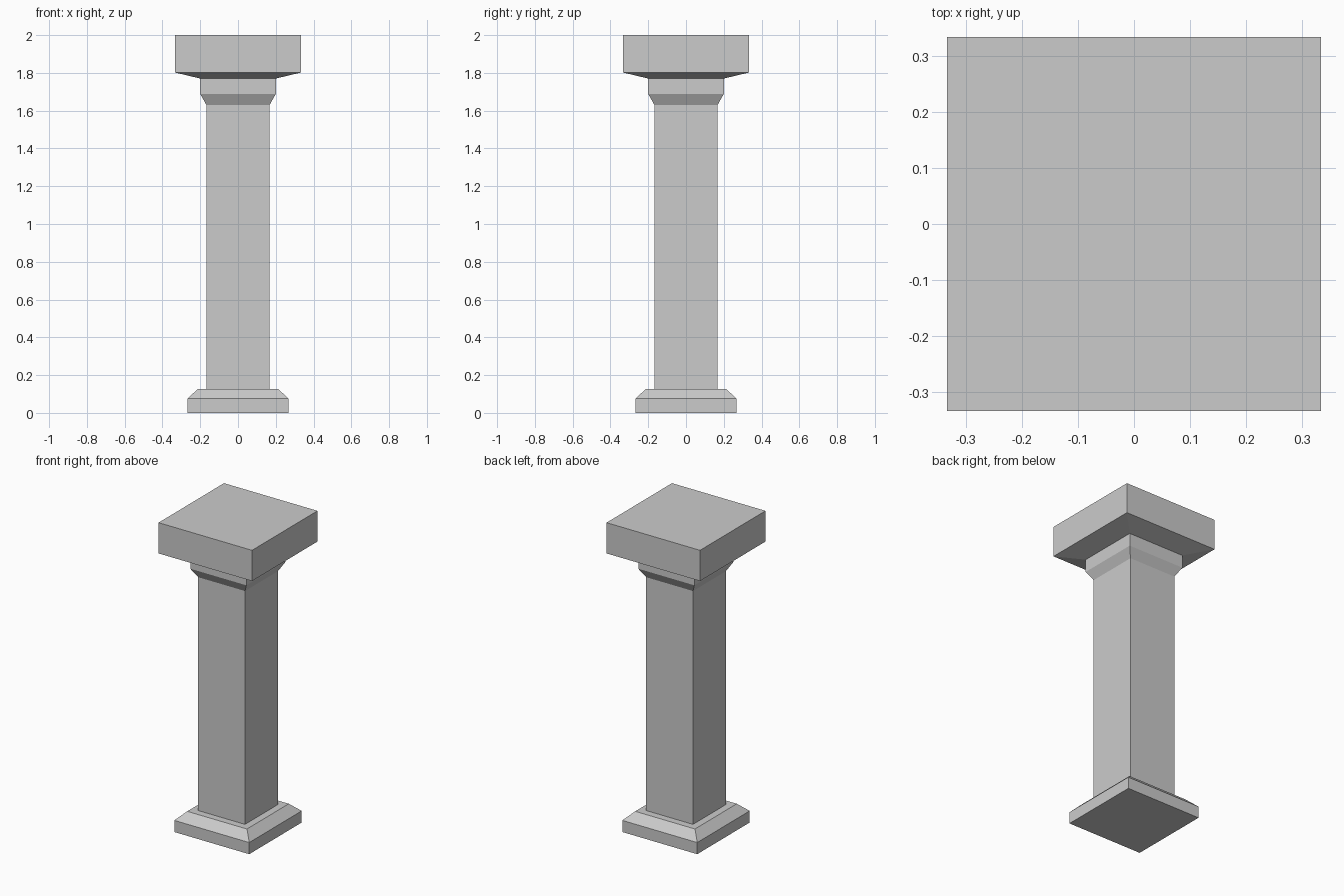
import bpy
import bmesh

if "Cube" in bpy.data.objects:
    bpy.data.objects.remove(bpy.data.objects["Cube"])


def square_stack(name, profile, cap_bottom=False, cap_top=False):
    """Skin square rings given as (half_width, z), listed bottom to top."""
    bm = bmesh.new()
    rings = [[bm.verts.new((sx * h, sy * h, z))
              for sx, sy in ((-1, -1), (1, -1), (1, 1), (-1, 1))]
             for h, z in profile]
    for low, high in zip(rings, rings[1:]):
        for i in range(4):
            j = (i + 1) % 4
            bm.faces.new((low[i], low[j], high[j], high[i]))
    if cap_bottom:
        bm.faces.new(rings[0][::-1])
    if cap_top:
        bm.faces.new(rings[-1])
    mesh = bpy.data.meshes.new(name)
    bm.to_mesh(mesh)
    bm.free()
    obj = bpy.data.objects.new(name, mesh)
    bpy.context.collection.objects.link(obj)
    return obj


SHAFT = 0.167      # half width of the shaft
BASE_TOP = 0.127   # height where the shaft meets the plinth
NECK = 1.63        # height where the shaft meets the capital

# Plinth with sloped shoulder and flat ledge around the shaft
square_stack("plinth", [(0.267, 0), (0.267, 0.075), (0.213, BASE_TOP),
                        (SHAFT, BASE_TOP)], cap_bottom=True)

# Plain square shaft
square_stack("shaft", [(SHAFT, BASE_TOP), (SHAFT, NECK)])

# Capital: flared neck band, wide underside slope, square slab
square_stack("capital", [(SHAFT, NECK), (0.2, 1.688), (0.2, 1.77),
                         (0.333, 1.802), (0.333, 2.0)], cap_top=True)
